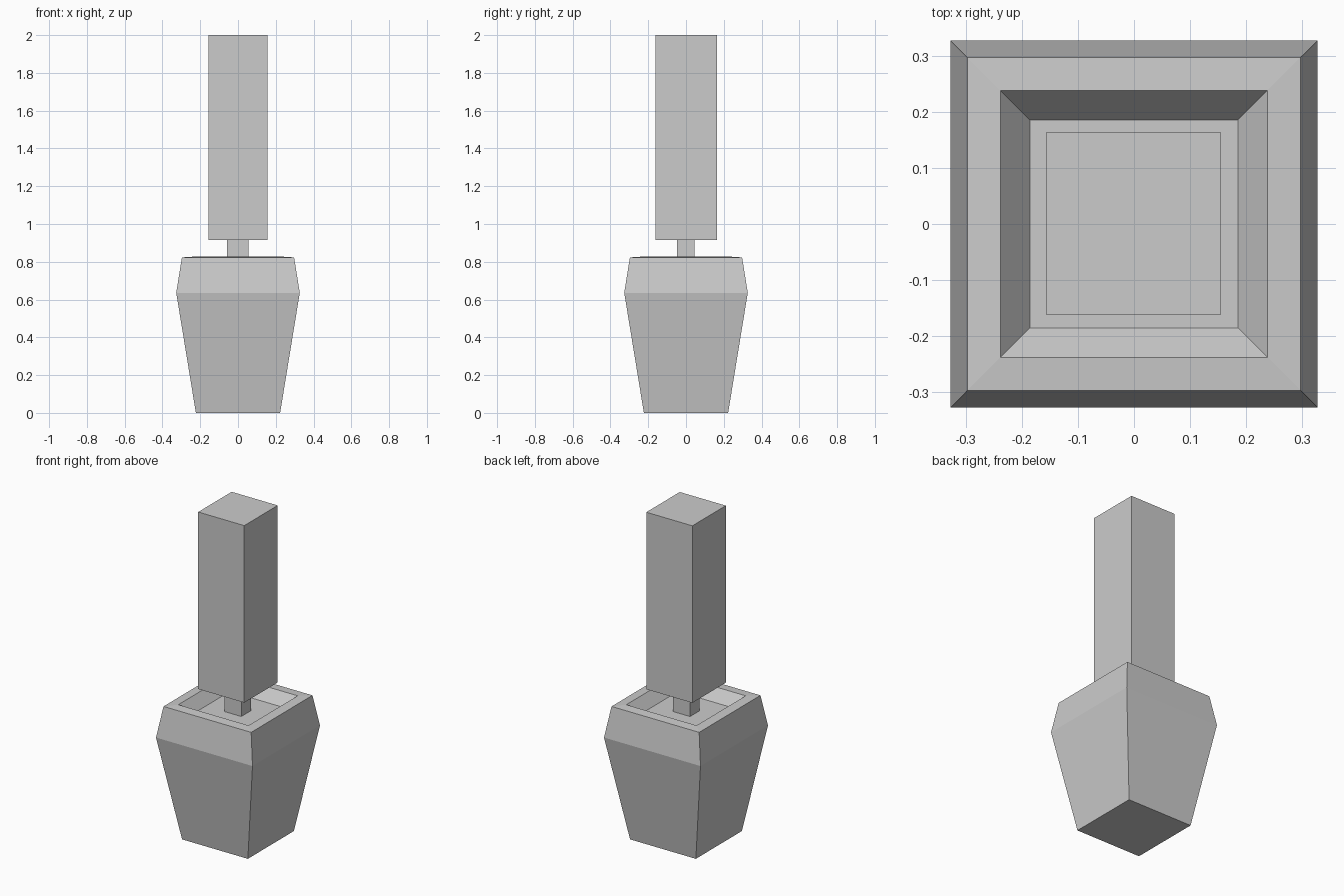
import bpy
import bmesh

default = bpy.data.objects.get("Cube")
if default:
    bpy.data.objects.remove(default, do_unlink=True)

GREY = (0.6, 0.6, 0.6, 1.0)
grey = bpy.data.materials.new("plain_grey")
grey.use_nodes = True
grey.diffuse_color = GREY
grey.node_tree.nodes["Principled BSDF"].inputs["Base Color"].default_value = GREY


def square_stack(name, rings, center=(0, 0)):
    """Closed solid through rectangular rings given as (half_x, half_y, z)."""
    bm = bmesh.new()
    cx, cy = center
    loops = []
    for hx, hy, z in rings:
        corners = ((-1, -1), (1, -1), (1, 1), (-1, 1))
        loops.append([bm.verts.new((cx + sx * hx, cy + sy * hy, z)) for sx, sy in corners])
    for low, high in zip(loops, loops[1:]):
        for i in range(4):
            j = (i + 1) % 4
            bm.faces.new((low[i], low[j], high[j], high[i]))
    bm.faces.new(loops[0][::-1])
    bm.faces.new(loops[-1])
    bmesh.ops.recalc_face_normals(bm, faces=bm.faces[:])
    mesh = bpy.data.meshes.new(name)
    bm.to_mesh(mesh)
    bm.free()
    mesh.materials.append(grey)
    obj = bpy.data.objects.new(name, mesh)
    bpy.context.collection.objects.link(obj)
    return obj


# Tapered pot: flared sides, chamfered shoulder, rim and shallow recess
pot_profile = [(0.223, 0.0), (0.327, 0.636), (0.297, 0.823),
               (0.238, 0.827), (0.185, 0.76)]
square_stack("pot", [(r, r, z) for r, z in pot_profile])

# Thin stem standing in the recess
square_stack("stem", [(0.057, 0.046, 0.75), (0.057, 0.046, 0.92)], (-0.002, -0.001))

# Tall block on the stem
square_stack("tall_block", [(0.156, 0.162, 0.915), (0.156, 0.162, 2.0)], (-0.001, 0.001))
